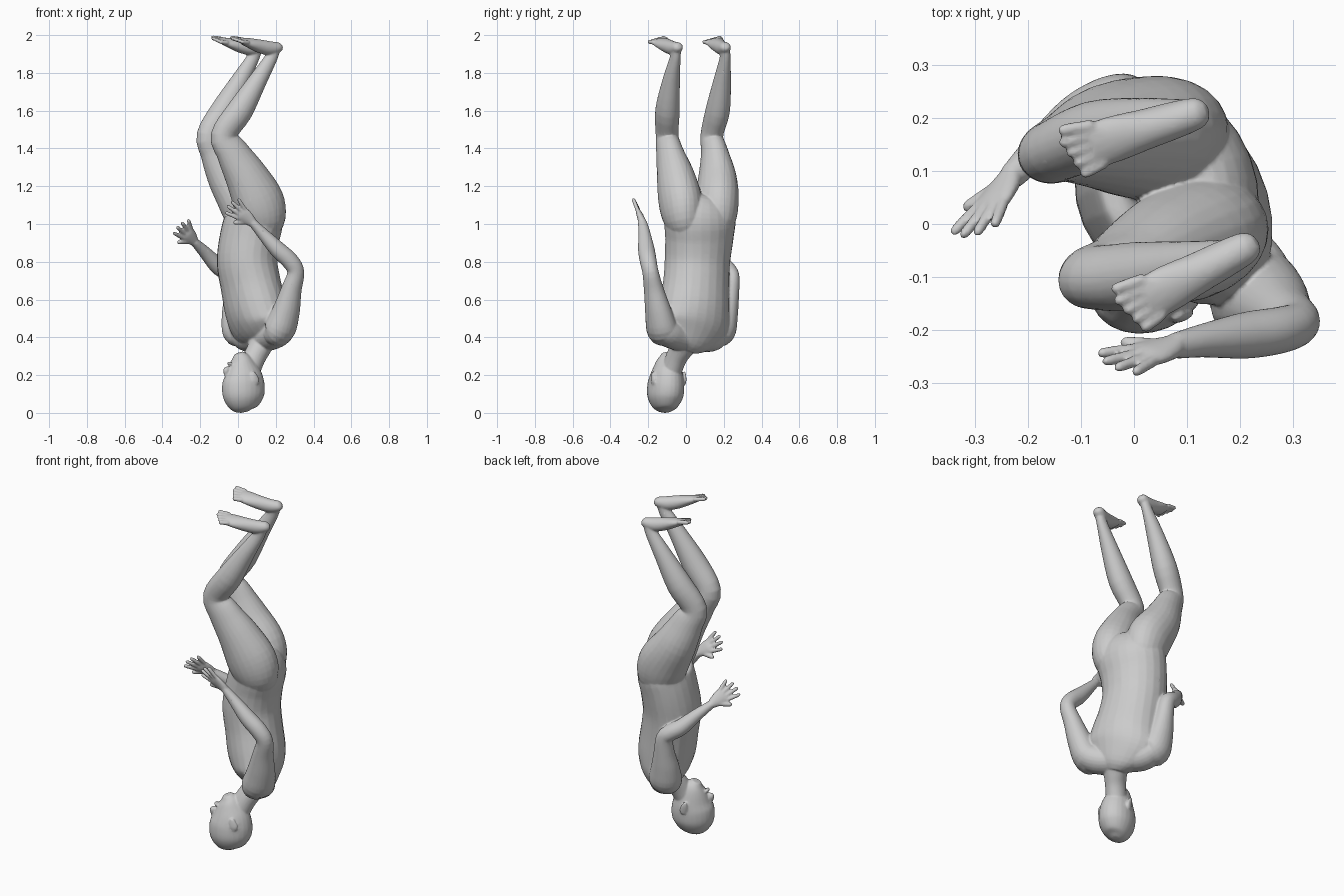
import bpy, bmesh, math
from mathutils import Vector

bm = bmesh.new()
SIDES, STEPS = 24, 4


def catmull(p0, p1, p2, p3, t):
    return 0.5 * (2 * p1 + (p2 - p0) * t + (2 * p0 - 5 * p1 + 4 * p2 - p3) * t * t
                  + (3 * p1 - p0 - 3 * p2 + p3) * t ** 3)


def tube(rings, front, front_end=None):
    """Loft smooth elliptical rings (x, y, z, half side width, half front depth)."""
    f0, f1 = Vector(front), Vector(front_end or front)
    k = [Vector(r) for r in rings]
    k = [2 * k[0] - k[1]] + k + [2 * k[-1] - k[-2]]
    path = [catmull(*k[i:i + 4], s / STEPS) for i in range(len(k) - 3) for s in range(STEPS)] + [k[-2]]
    n, loops = len(path), []
    for i, p in enumerate(path):
        tan = (path[min(i + 1, n - 1)] - path[max(i - 1, 0)])
        tan = Vector(tan[:3]).normalized()
        f = f0.lerp(f1, i / (n - 1))
        f = (f - tan * f.dot(tan)).normalized()
        side = tan.cross(f)
        a, b = max(p[3], 0.003), max(p[4], 0.003)
        loops.append([bm.verts.new(Vector(p[:3]) + side * (a * math.cos(q)) + f * (b * math.sin(q)))
                      for q in (2 * math.pi * j / SIDES for j in range(SIDES))])
    for u, v in zip(loops, loops[1:]):
        for j in range(SIDES):
            bm.faces.new((u[j], u[(j + 1) % SIDES], v[(j + 1) % SIDES], v[j]))
    bm.faces.new(loops[0][::-1])
    bm.faces.new(loops[-1])


def digit(start, end, r, front=(0, 1, 0.1)):
    s, e = Vector(start), Vector(end)
    tube([(*s, r, r), (*s.lerp(e, 0.5), r, r), (*s.lerp(e, 0.88), r * 0.9, r * 0.9), (*e, r * 0.4, r * 0.4)], front)


def hand(wrist, direction, across):
    w, d, c = Vector(wrist), Vector(direction).normalized(), Vector(across).normalized()
    flat = d.cross(c)
    tube([(*w, 0.026, 0.021), (*(w + d * 0.035), 0.037, 0.019),
          (*(w + d * 0.070), 0.042, 0.016), (*(w + d * 0.088), 0.037, 0.010)], flat)
    for i, length in enumerate((0.079, 0.092, 0.087, 0.066)):
        s = (i - 1.5) * 0.021
        base = w + d * 0.075 + c * s
        digit(base, base + d * length + c * s * 0.7, 0.0108, flat)
    digit(w + d * 0.025 - c * 0.018, w + d * 0.085 - c * 0.070, 0.0128, flat)


def foot(heel, toe):
    h, t = Vector((*heel, 0)), Vector((*toe, 0))
    d = (t - h).normalized()
    c = Vector((-d.y, d.x, 0))
    up = Vector((-0.05, -0.30, 1)).normalized()
    c = (c - up * c.dot(up)).normalized()
    prof = ((-0.07, 1.941, .014, .012), (0.0, 1.936, .029, .027), (0.2, 1.930, .035, .037),
            (0.45, 1.940, .039, .036), (0.7, 1.956, .045, .027), (0.9, 1.968, .044, .017))
    tube([(*(h.lerp(t, k) + Vector((0, 0, z))), a, b) for k, z, a, b in prof], up)
    for i in range(5):
        base = h.lerp(t, 0.83) + c * (i - 2) * 0.019 + Vector((0, 0, 1.969))
        tip = base + d * (0.070 - 0.006 * abs(i - 1)) + c * (i - 2) * 0.005 + Vector((0, 0, 0.008))
        digit(base, tip, 0.0115, up)


CHEST, HIPS, FACE = (-0.86, -0.5, 0), (-0.95, -0.32, 0), (-0.91, -0.41, 0)

# torso, shoulders down at the bottom, hips at the top
tube([(.13, .00, .335, .06, .05), (.13, .02, .385, .14, .09), (.112, .035, .46, .20, .135),
      (.094, .042, .55, .195, .155), (.067, .053, .68, .180, .155), (.048, .06, .80, .177, .157),
      (.06, .07, .92, .185, .153), (.083, .075, 1.02, .193, .148), (.08, .08, 1.08, .160, .120),
      (.055, .085, 1.13, .08, .06)], CHEST, HIPS)
# shoulder yoke
tube([(.252, -.150, .49, .05, .06), (.220, -.105, .435, .075, .080), (.165, -.04, .405, .075, .080),
      (.10, .06, .40, .075, .080), (.04, .145, .405, .075, .080), (-.005, .205, .47, .055, .06)], (-.86, -.5, 0))

# neck and head
tube([(.05, -.085, .20, .055, .06), (.085, -.052, .29, .056, .060),
      (.115, -.018, .35, .068, .064), (.13, .01, .41, .10, .08)], FACE)
tube([(.035, -.11, .004, .02, .02), (.031, -.11, .026, .060, .074), (.028, -.11, .08, .090, .110),
      (.029, -.107, .14, .094, .117), (.029, -.103, .19, .086, .106), (.022, -.10, .24, .071, .083),
      (.014, -.10, .285, .053, .054), (.004, -.105, .316, .026, .026)], FACE)
# nose and lips
tube([(-.056, -.141, .17, .008, .010), (-.060, -.145, .20, .011, .013),
      (-.062, -.146, .226, .017, .017), (-.050, -.139, .238, .010, .010)], FACE)
tube([(-.036, -.156, .262, .006, .007), (-.047, -.137, .262, .010, .010), (-.049, -.116, .262, .006, .007)], (0, 0, 1))
# ears
for ex, ey in ((.086, -.174), (.018, -.010)):
    tube([(ex + .004, ey, .150, .006, .012), (ex + .007, ey, .168, .009, .022),
          (ex, ey, .195, .009, .019), (ex - .006, ey, .218, .006, .009)], FACE)

# arms
tube([(.17, -.09, .41, .05, .06), (.215, -.122, .435, .078, .090), (.252, -.145, .53, .068, .078),
      (.282, -.170, .65, .051, .057), (.306, -.188, .745, .042, .046), (.275, -.200, .805, .044, .046),
      (.210, -.210, .865, .044, .044), (.130, -.220, .950, .032, .031), (.077, -.230, 1.008, .025, .022)],
     (-.8, -.4, -.4))
hand((.077, -.230, 1.008), (-.69, -.20, .56), (.52, -.35, .72))
tube([(.04, .15, .41, .05, .06), (.008, .182, .43, .078, .090), (-.010, .208, .52, .066, .078),
      (-.018, .230, .62, .050, .057), (-.028, .241, .71, .042, .046), (-.060, .230, .745, .044, .045),
      (-.110, .200, .780, .043, .044), (-.175, .145, .850, .033, .033), (-.232, .088, .907, .025, .022)],
     (-.8, -.4, -.4))
hand((-.232, .088, .907), (-.49, -.68, .56), (.66, .05, .70))

# legs: centre of each ring, with shared side and depth sizes
SIZES = ((.06, .07), (.10, .120), (.113, .137), (.099, .115), (.070, .088), (.059, .070),
         (.064, .070), (.046, .049), (.028, .034), (.027, .028))
HEIGHTS = (.93, 1.02, 1.12, 1.25, 1.38, 1.47, 1.60, 1.76, 1.88, 1.94)
near = ((.12, .01), (.133, -.015), (.108, -.03), (.045, -.055), (-.03, -.087), (-.075, -.10),
        (.010, -.098), (.105, -.078), (.176, -.057), (.200, -.052))
far = ((.06, .14), (.06, .16), (.03, .163), (-.05, .165), (-.115, .15), (-.150, .137),
       (-.076, .168), (.012, .192), (.080, .207), (.105, .206))
for leg in (near, far):
    tube([(x, y, z, a, b) for (x, y), z, (a, b) in zip(leg, HEIGHTS, SIZES)], HIPS)
foot((.216, -.042), (.00, -.155))
foot((.122, .210), (-.105, .139))

# fuse everything into one smooth body
bmesh.ops.recalc_face_normals(bm, faces=bm.faces)
mesh = bpy.data.meshes.new("upside_down_figure")
bm.to_mesh(mesh)
bm.free()
body = bpy.data.objects.new("upside_down_figure", mesh)
bpy.context.collection.objects.link(body)
fuse = body.modifiers.new("fuse", 'REMESH')
fuse.mode, fuse.voxel_size, fuse.use_smooth_shade = 'VOXEL', 0.005, True
soft = body.modifiers.new("soften", 'SMOOTH')
soft.factor, soft.iterations = 0.5, 6
thin = body.modifiers.new("simplify", 'DECIMATE')
thin.ratio = 0.2
